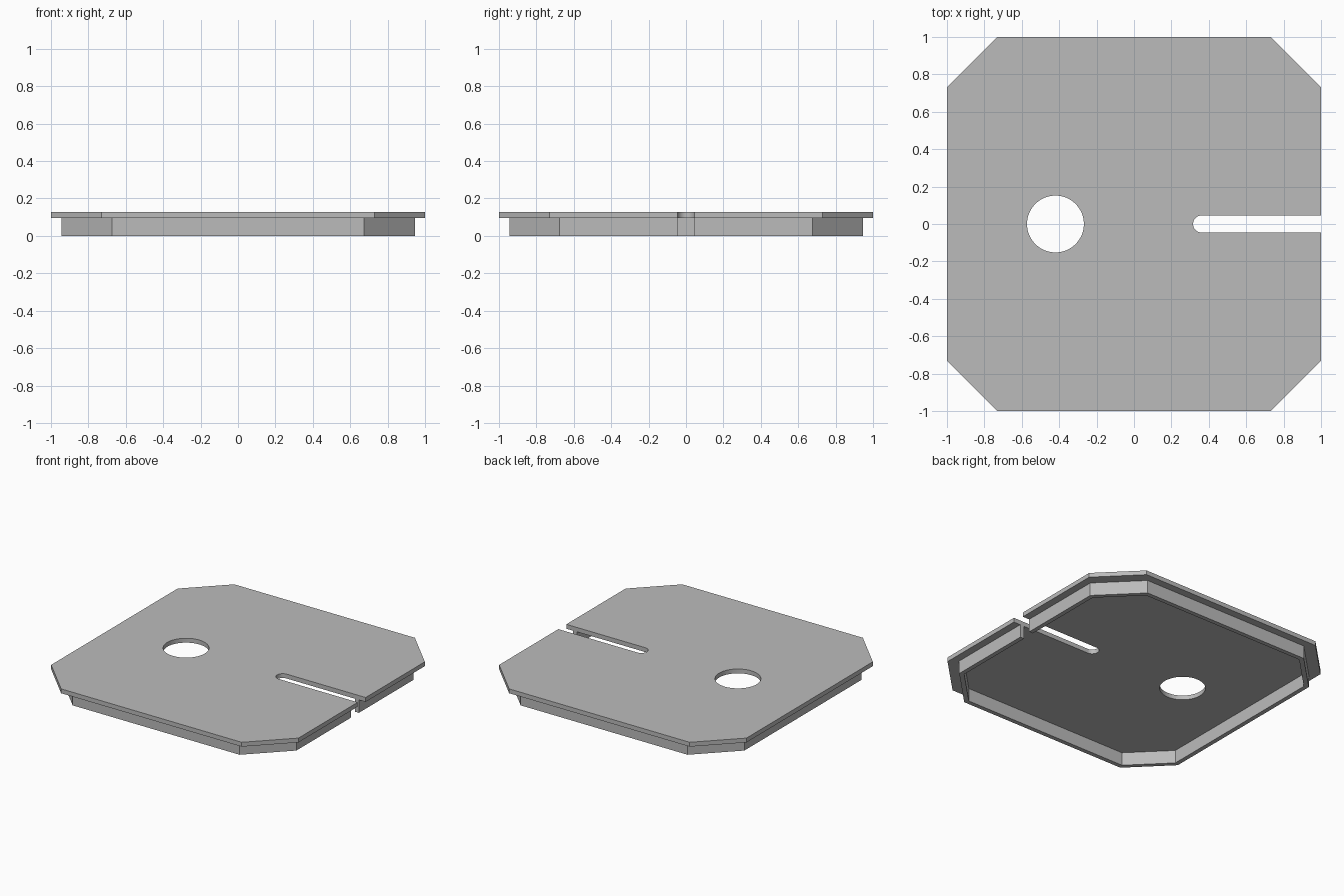
import bpy, bmesh, math

if "Cube" in bpy.data.objects:
    bpy.data.objects.remove(bpy.data.objects["Cube"])

HEIGHT, LIP = 0.127, 0.095      # top of the plate, underside of the plate
SLOT_HALF, SLOT_START = 0.046, 0.362

grey = bpy.data.materials.new("plain_grey")
grey.use_nodes = True
grey.diffuse_color = (0.5, 0.5, 0.5, 1)
grey.node_tree.nodes["Principled BSDF"].inputs["Base Color"].default_value = (0.5, 0.5, 0.5, 1)


def octagon(half, straight):
    """Square outline with its four corners cut off."""
    a, b = half, straight
    return [(a, -b), (a, b), (b, a), (-b, a), (-a, b), (-a, -b), (-b, -a), (b, -a)]


def arc(cx, radius, start, end, steps):
    angles = [start + (end - start) * i / steps for i in range(steps + 1)]
    return [(cx + radius * math.cos(t), radius * math.sin(t)) for t in angles]


def prism(name, outline, z0, z1):
    bm = bmesh.new()
    base = bm.faces.new([bm.verts.new((x, y, z0)) for x, y in outline])
    top = bmesh.ops.extrude_face_region(bm, geom=[base])["geom"]
    verts = [v for v in top if isinstance(v, bmesh.types.BMVert)]
    bmesh.ops.translate(bm, verts=verts, vec=(0, 0, z1 - z0))
    bmesh.ops.recalc_face_normals(bm, faces=bm.faces)
    mesh = bpy.data.meshes.new(name)
    bm.to_mesh(mesh)
    bm.free()
    mesh.materials.append(grey)
    obj = bpy.data.objects.new(name, mesh)
    bpy.context.collection.objects.link(obj)
    return obj


def cut(obj, cutter):
    cutter.hide_render = True
    mod = obj.modifiers.new("cut", "BOOLEAN")
    mod.operation, mod.solver, mod.object = "DIFFERENCE", "EXACT", cutter
    bpy.context.view_layer.objects.active = obj
    bpy.ops.object.modifier_apply(modifier=mod.name)


# Top plate and the thin rim below it
plate = prism("top_plate", octagon(1, 0.73), LIP, HEIGHT)
rim = prism("lower_rim", octagon(0.945, 0.675), 0, LIP)
rim_core = prism("rim_core_cutter", octagon(0.913, 0.662), -0.1, 0.3)

# Round hole and round-ended slot, open on the left side
hole = prism("hole_cutter", arc(-0.42, 0.152, 0, math.tau, 64)[:-1], -0.1, 0.3)
slot_end = arc(SLOT_START, SLOT_HALF, math.pi / 2, 1.5 * math.pi, 24)
slot = prism("slot_cutter", slot_end + [(1.2, -SLOT_HALF), (1.2, SLOT_HALF)], -0.1, 0.3)

for target, cutter in ((plate, hole), (plate, slot), (rim, rim_core), (rim, slot)):
    cut(target, cutter)
for cutter in (rim_core, hole, slot):
    bpy.data.objects.remove(cutter)

# Smooth the curved cut walls, keep every other edge sharp
for obj in (plate, rim):
    bpy.ops.object.select_all(action="DESELECT")
    obj.select_set(True)
    bpy.context.view_layer.objects.active = obj
    bpy.ops.object.shade_smooth_by_angle(angle=math.radians(30))
